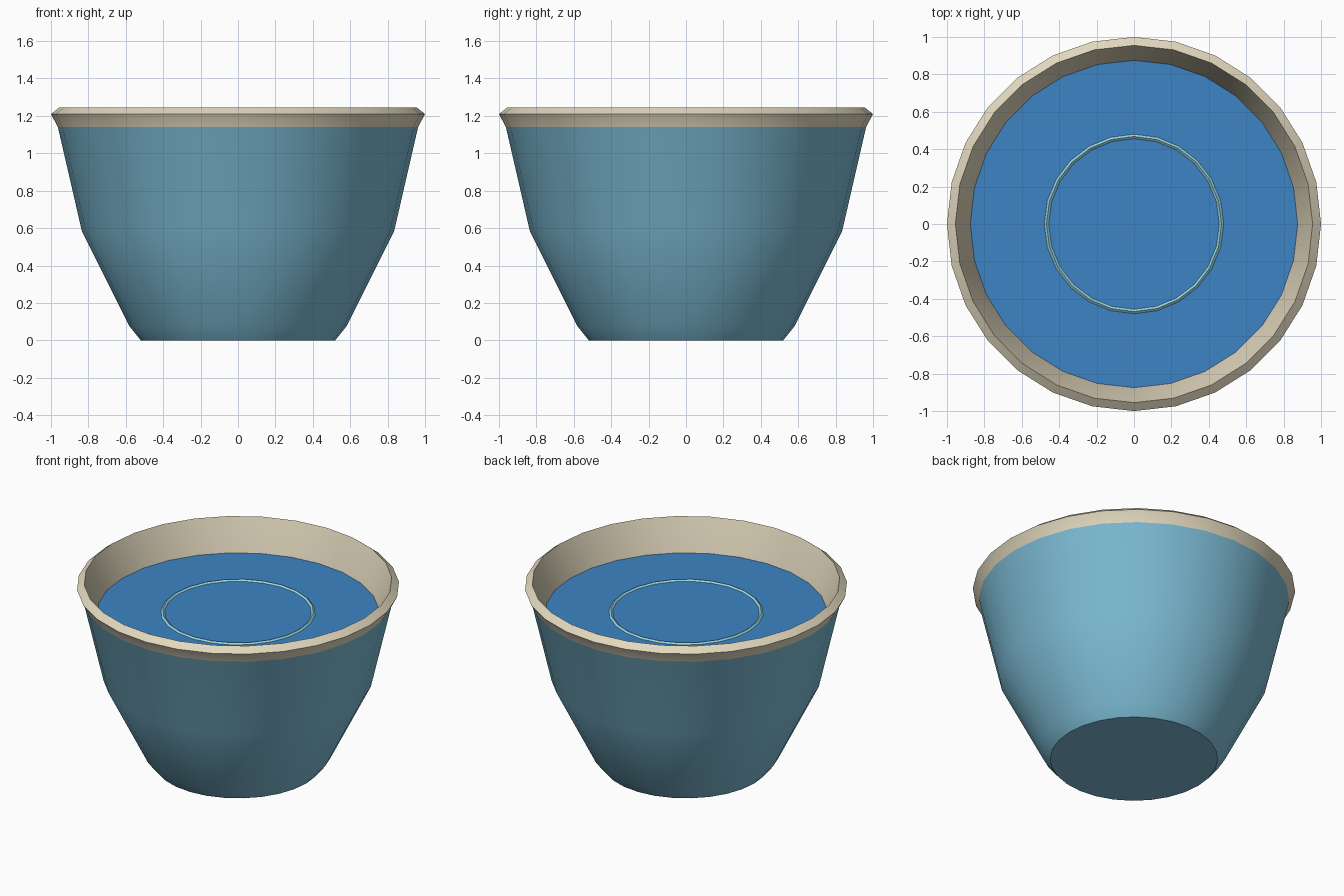
import bpy, bmesh, math

SIDES = 28
WATER_Z = 1.03

old = bpy.data.objects.get("Cube")
if old:
    bpy.data.objects.remove(old, do_unlink=True)


def srgb(*rgb):
    return tuple((c / 255 / 12.92) if c < 11 else ((c / 255 + 0.055) / 1.055) ** 2.4 for c in rgb) + (1.0,)


def material(name, colour):
    mat = bpy.data.materials.new(name)
    mat.use_nodes = True
    mat.diffuse_color = colour
    mat.node_tree.nodes["Principled BSDF"].inputs["Base Color"].default_value = colour
    return mat


def lathe(name, profile, mats, sides=SIDES, pick=None, closed=False):
    """Revolve (radius, z) points; pick(segment) gives the material slot."""
    bm = bmesh.new()
    rings = []
    for r, z in profile:
        if r == 0:
            rings.append([bm.verts.new((0, 0, z))] * sides)
        else:
            rings.append([bm.verts.new((r * math.cos(math.tau * i / sides),
                                        r * math.sin(math.tau * i / sides), z))
                          for i in range(sides)])
    pairs = list(zip(rings, rings[1:] + rings[:1]))
    for seg, (a, b) in enumerate(pairs if closed else pairs[:-1]):
        for i in range(sides):
            j = (i + 1) % sides
            face = bm.faces.new(dict.fromkeys((a[i], a[j], b[j], b[i])))
            face.material_index = pick(seg) if pick else 0
    mesh = bpy.data.meshes.new(name)
    bm.to_mesh(mesh)
    bm.free()
    obj = bpy.data.objects.new(name, mesh)
    bpy.context.collection.objects.link(obj)
    for mat in mats:
        mesh.materials.append(mat)
    bpy.ops.object.select_all(action='DESELECT')
    obj.select_set(True)
    bpy.context.view_layer.objects.active = obj
    bpy.ops.object.shade_smooth_by_angle(angle=math.radians(30))
    return obj


glaze = material("blue_glaze", srgb(125, 188, 213))
cream = material("cream_clay", srgb(226, 216, 190))
water = material("water_blue", srgb(60, 132, 196))
foam = material("pale_ripple", srgb(150, 212, 222))

# Bowl shell: glazed outside up to the lip, bare clay lip and inside
outside = [(0, 0), (0.52, 0), (0.58, 0.075), (0.835, 0.585), (0.963, 1.14)]
inside = [(1.0, 1.21), (0.955, 1.245), (0.875, WATER_Z), (0.76, 0.6), (0.5, 0.1), (0, 0.08)]
lathe("bowl", outside + inside, [glaze, cream],
      pick=lambda seg: 0 if seg < len(outside) - 1 else 1)

# Water surface
lathe("water", [(0.877, WATER_Z), (0, WATER_Z)], [water])

# Ripple ring: a thin diamond-section hoop resting in the water
lathe("ripple", [(0.48, WATER_Z), (0.468, WATER_Z + 0.01), (0.456, WATER_Z),
                 (0.468, WATER_Z - 0.01)], [foam], sides=24, closed=True)
